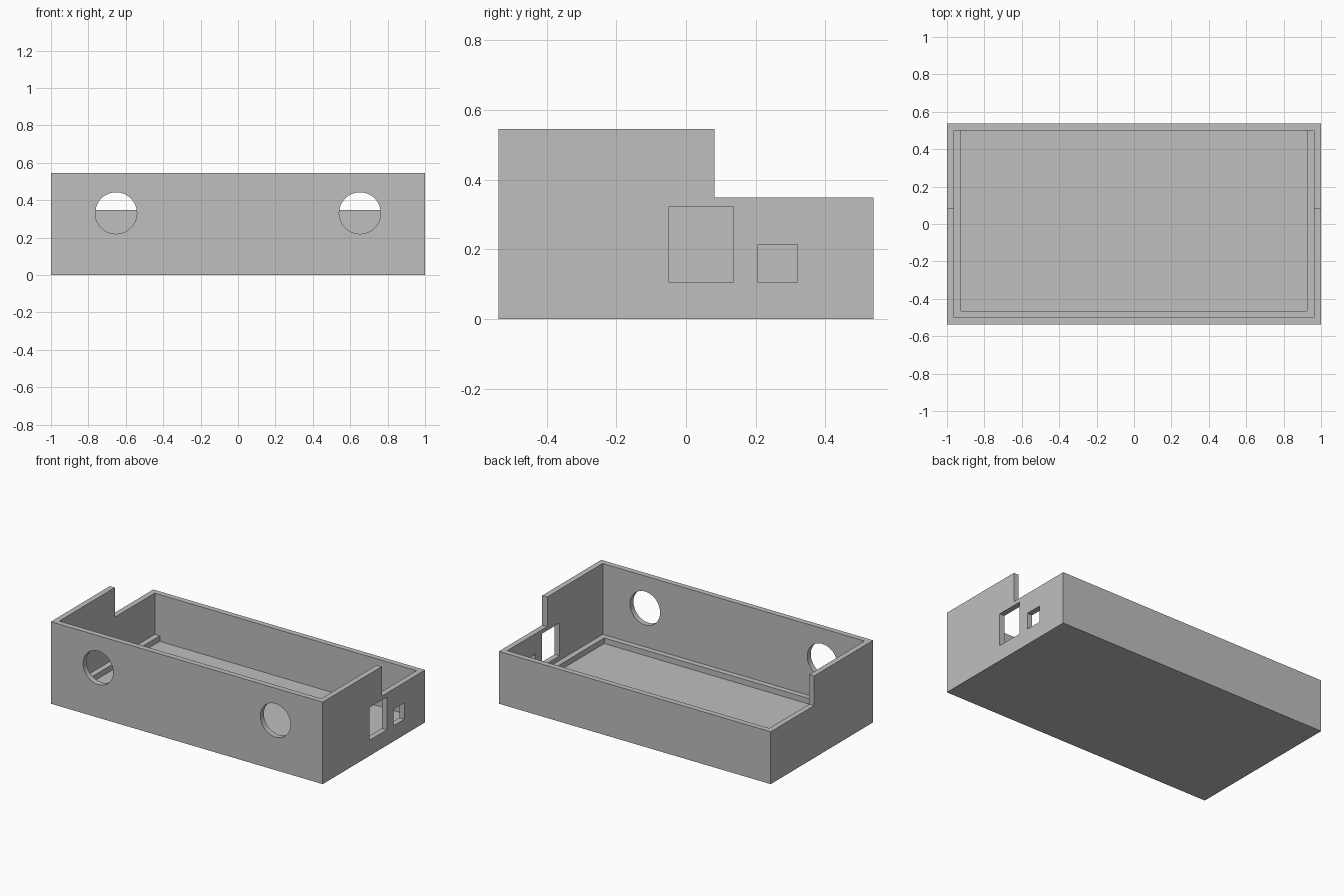
import bpy
import bmesh
import math
from mathutils import Vector

default_cube = bpy.data.objects.get("Cube")
if default_cube:
    bpy.data.objects.remove(default_cube, do_unlink=True)

# Overall sizes
HALF_X, HALF_Y = 1.0, 0.538
HEIGHT, LOW_HEIGHT = 0.545, 0.348
WALL = 0.037
STEP_Y = 0.082
OVER = 1.0  # upper limit for cutters that leave through the top

grey = bpy.data.materials.new("plain grey")
grey.use_nodes = True
colour = (0.52, 0.52, 0.52, 1)
grey.diffuse_color = colour
grey.node_tree.nodes["Principled BSDF"].inputs["Base Color"].default_value = colour


def link(name, bm):
    mesh = bpy.data.meshes.new(name)
    bm.to_mesh(mesh)
    bm.free()
    mesh.materials.append(grey)
    obj = bpy.data.objects.new(name, mesh)
    bpy.context.collection.objects.link(obj)
    return obj


def box(name, low, high):
    """Box between two opposite corners."""
    low, high = Vector(low), Vector(high)
    bm = bmesh.new()
    bmesh.ops.create_cube(bm, size=1)
    bmesh.ops.scale(bm, vec=high - low, verts=bm.verts)
    bmesh.ops.translate(bm, vec=(low + high) / 2, verts=bm.verts)
    return link(name, bm)


def round_cutter(name, x, z, radius):
    """Cylinder along y through the front wall."""
    bm = bmesh.new()
    bmesh.ops.create_cone(bm, cap_ends=True, segments=64, radius1=radius,
                          radius2=radius, depth=0.2)
    bmesh.ops.rotate(bm, matrix=Vector((0, 0, 1)).rotation_difference(
        Vector((0, 1, 0))).to_matrix(), verts=bm.verts)
    bmesh.ops.translate(bm, vec=(x, -HALF_Y, z), verts=bm.verts)
    return link(name, bm)


def cut(target, cutter):
    """Subtract the cutter, then remove it."""
    cutter.hide_render = True
    mod = target.modifiers.new("cut", 'BOOLEAN')
    mod.operation = 'DIFFERENCE'
    mod.solver = 'EXACT'
    mod.object = cutter
    bpy.context.view_layer.objects.active = target
    bpy.ops.object.modifier_apply(modifier=mod.name)
    bpy.data.objects.remove(cutter, do_unlink=True)


case = box("open_case", (-HALF_X, -HALF_Y, 0), (HALF_X, HALF_Y, HEIGHT))

# Lowered rear half
cut(case, box("rear_step_cutter", (-2, STEP_Y, LOW_HEIGHT), (2, 2, OVER)))

# Inside: floor pocket, then the wider space above the ledge on three sides
for name, inset, floor in (("pocket_cutter", 2 * WALL, WALL),
                           ("cavity_cutter", WALL, 2 * WALL)):
    cut(case, box(name, (-HALF_X + inset, -HALF_Y + inset, floor),
                  (HALF_X - inset, HALF_Y - WALL, OVER)))

# Two round holes in the front wall
for side in (-1, 1):
    cut(case, round_cutter("round_hole_cutter", side * 0.652, 0.331, 0.111))

# Large and small port openings in the left wall
for y0, y1, top in ((-0.049, 0.136, 0.322), (0.206, 0.319, 0.213)):
    cut(case, box("port_cutter", (HALF_X - 0.06, y0, 0.104),
                  (HALF_X + 0.1, y1, top)))

# Smooth hole rims, crisp corners
bpy.ops.object.select_all(action='DESELECT')
case.select_set(True)
bpy.context.view_layer.objects.active = case
bpy.ops.object.shade_smooth_by_angle(angle=math.radians(30))
